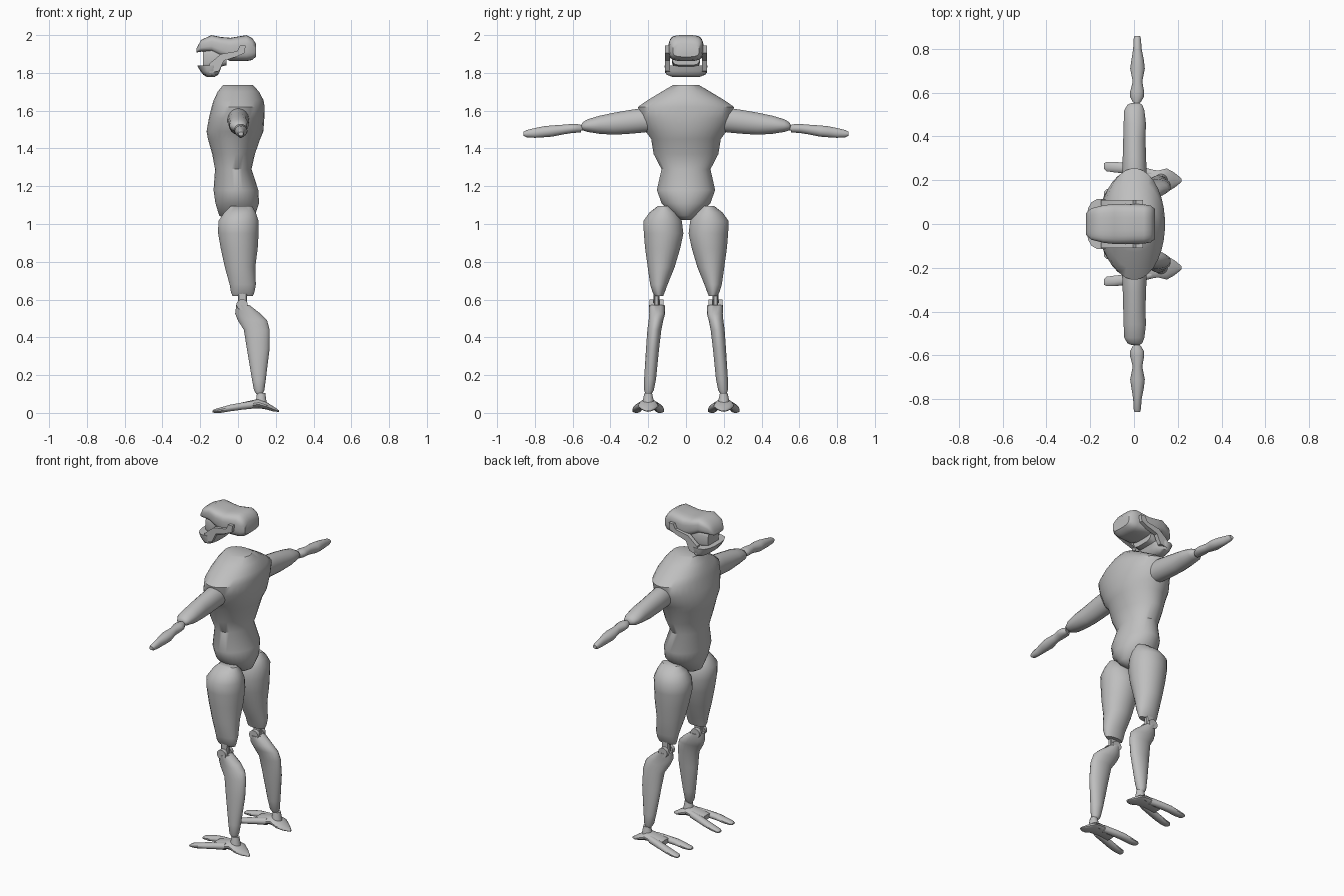
import bpy, bmesh, math
from mathutils import Vector

grey = bpy.data.materials.new("plain grey")
grey.diffuse_color = (0.52, 0.52, 0.52, 1)


def finish(name, bm, mirror=False, angle=40):
    bmesh.ops.recalc_face_normals(bm, faces=bm.faces)
    me = bpy.data.meshes.new(name)
    bm.to_mesh(me)
    bm.free()
    me.materials.append(grey)
    me.shade_smooth()
    me.set_sharp_from_angle(angle=math.radians(angle))
    ob = bpy.data.objects.new(name, me)
    bpy.context.collection.objects.link(ob)
    if mirror:
        m = ob.modifiers.new("mirror", 'MIRROR')
        m.use_axis = (False, True, False)
        m.use_mirror_merge = False
    return ob


def loft(name, axis, rings, mirror=False, n=20, power=2.0):
    """Closed skin through rings (t, a0, a1, b0, b1), stacked along one axis."""
    bm = bmesh.new()
    loops = []
    for t, a0, a1, b0, b1 in rings:
        loop = []
        for i in range(n):
            ang = 2 * math.pi * (i + 0.5) / n
            c, s = math.cos(ang), math.sin(ang)
            a = (a0 + a1) / 2 + (a1 - a0) / 2 * math.copysign(abs(c) ** (2 / power), c)
            b = (b0 + b1) / 2 + (b1 - b0) / 2 * math.copysign(abs(s) ** (2 / power), s)
            co = {'x': (t, a, b), 'y': (a, t, b), 'z': (a, b, t)}[axis]
            loop.append(bm.verts.new(co))
        loops.append(loop)
    for p, q in zip(loops, loops[1:]):
        for i in range(n):
            j = (i + 1) % n
            bm.faces.new((p[i], p[j], q[j], q[i]))
    bm.faces.new(loops[0])
    bm.faces.new(loops[-1])
    return finish(name, bm, mirror)


def prism(name, outline, to3d, d0, d1, mirror=False):
    """Flat outline pushed out between two depths."""
    bm = bmesh.new()
    p = [bm.verts.new(to3d(u, v, d0)) for u, v in outline]
    q = [bm.verts.new(to3d(u, v, d1)) for u, v in outline]
    for i in range(len(p)):
        j = (i + 1) % len(p)
        bm.faces.new((p[i], p[j], q[j], q[i]))
    bm.faces.new(p)
    bm.faces.new(q)
    return finish(name, bm, mirror, 30)


def side(u, v, d):
    return (u, d, v)


# torso
loft("torso", 'z', [
    (1.022, -0.06, 0.05, -0.03, 0.03), (1.045, -0.10, 0.09, -0.065, 0.065),
    (1.11, -0.12, 0.112, -0.13, 0.13), (1.18, -0.13, 0.108, -0.155, 0.155),
    (1.29, -0.122, 0.072, -0.13, 0.13), (1.37, -0.137, 0.09, -0.172, 0.172),
    (1.45, -0.16, 0.118, -0.185, 0.185), (1.49, -0.167, 0.135, -0.215, 0.215),
    (1.56, -0.155, 0.14, -0.245, 0.245), (1.62, -0.14, 0.142, -0.255, 0.255),
    (1.655, -0.13, 0.136, -0.205, 0.205), (1.70, -0.108, 0.112, -0.13, 0.13),
    (1.735, -0.08, 0.08, -0.07, 0.07)], n=32)

# arms
loft("upper_arm", 'y', [
    (0.17, -0.05, 0.06, 1.49, 1.61), (0.23, -0.055, 0.058, 1.483, 1.615),
    (0.31, -0.052, 0.056, 1.476, 1.602), (0.38, -0.05, 0.053, 1.472, 1.59),
    (0.46, -0.048, 0.055, 1.477, 1.573), (0.52, -0.045, 0.048, 1.487, 1.555),
    (0.545, -0.03, 0.038, 1.495, 1.54), (0.553, -0.012, 0.025, 1.505, 1.528)], True)
loft("elbow_hinge", 'y', [
    (0.54, 0.0, 0.025, 1.495, 1.525), (0.60, 0.0, 0.025, 1.492, 1.52)], True, 10)
loft("forearm", 'y', [
    (0.555, -0.005, 0.03, 1.485, 1.525), (0.58, -0.018, 0.045, 1.483, 1.53),
    (0.605, -0.018, 0.047, 1.481, 1.53), (0.65, -0.006, 0.038, 1.474, 1.526),
    (0.71, -0.018, 0.05, 1.462, 1.522), (0.75, -0.012, 0.045, 1.459, 1.518),
    (0.80, -0.004, 0.035, 1.456, 1.508), (0.845, -0.002, 0.032, 1.459, 1.497),
    (0.86, 0.002, 0.028, 1.467, 1.488)], True)

# legs
loft("thigh", 'z', [
    (0.62, -0.03, 0.08, 0.12, 0.165), (0.64, -0.038, 0.088, 0.112, 0.178),
    (0.68, -0.045, 0.095, 0.097, 0.19), (0.77, -0.07, 0.092, 0.06, 0.203),
    (0.87, -0.092, 0.105, 0.03, 0.217), (0.95, -0.106, 0.11, 0.013, 0.224),
    (1.015, -0.105, 0.11, 0.021, 0.227), (1.06, -0.075, 0.095, 0.045, 0.195),
    (1.095, -0.04, 0.075, 0.088, 0.15)], True, 24)
loft("knee_tongue", 'z', [
    (0.55, 0.0, 0.045, 0.142, 0.17), (0.64, 0.0, 0.05, 0.14, 0.172)], True, 10, 4)
for label, y in (("inner", 0.118), ("outer", 0.172)):
    loft("knee_lug_" + label, 'y', [
        (y, -0.008, 0.052, 0.545, 0.602), (y + 0.022, -0.008, 0.052, 0.545, 0.602)], True, 16)
loft("shin", 'z', [
    (0.095, 0.10, 0.128, 0.185, 0.212), (0.12, 0.084, 0.14, 0.17, 0.222),
    (0.18, 0.073, 0.148, 0.158, 0.222), (0.34, 0.046, 0.168, 0.142, 0.212),
    (0.44, 0.03, 0.168, 0.13, 0.205), (0.49, -0.002, 0.155, 0.12, 0.198),
    (0.525, -0.016, 0.12, 0.11, 0.195), (0.57, -0.01, 0.062, 0.112, 0.197)], True)

# feet: ankle, heel body and two long toes
loft("ankle", 'z', [
    (0.03, 0.08, 0.16, 0.165, 0.235), (0.07, 0.095, 0.15, 0.172, 0.228),
    (0.105, 0.10, 0.145, 0.18, 0.22)], True, 14)
loft("heel", 'x', [
    (0.217, 0.192, 0.208, 0.005, 0.014), (0.185, 0.165, 0.235, 0.008, 0.036),
    (0.15, 0.145, 0.255, 0.018, 0.058), (0.11, 0.155, 0.245, 0.024, 0.075),
    (0.05, 0.145, 0.255, 0.022, 0.062), (0.0, 0.15, 0.25, 0.02, 0.05)], True, 16)
for label, s in (("outer", 1), ("inner", -1)):
    toe = [(0.08, 0.01, 0.05, 0.022, 0.065), (0.02, 0.02, 0.066, 0.016, 0.055),
           (-0.04, 0.03, 0.08, 0.008, 0.044), (-0.09, 0.035, 0.085, 0.0, 0.03),
           (-0.125, 0.04, 0.085, 0.0, 0.02), (-0.136, 0.05, 0.078, 0.003, 0.012)]
    loft("toe_" + label, 'x', [(x, 0.2 + s * a, 0.2 + s * b, c, d)
                               for x, a, b, c, d in toe], True, 12)

# head: upper shell with overhanging brim
loft("head_shell", 'x', [
    (0.095, -0.07, 0.07, 1.885, 1.955), (0.075, -0.085, 0.085, 1.868, 1.985),
    (0.045, -0.09, 0.09, 1.862, 2.0), (-0.04, -0.093, 0.093, 1.862, 1.986),
    (-0.09, -0.092, 0.092, 1.885, 1.99), (-0.14, -0.086, 0.086, 1.91, 2.0),
    (-0.195, -0.072, 0.072, 1.912, 1.975), (-0.22, -0.05, 0.05, 1.908, 1.93)],
    n=24, power=3.5)
# recessed face behind the visor gap
loft("face", 'x', [
    (-0.185, -0.05, 0.05, 1.82, 1.92), (-0.14, -0.075, 0.075, 1.82, 1.94),
    (-0.06, -0.075, 0.075, 1.84, 1.95)], n=16, power=4)
# jaw guard with pointed front
loft("jaw", 'z', [
    (1.778, -0.165, -0.125, -0.07, 0.07), (1.79, -0.185, -0.105, -0.105, 0.105),
    (1.81, -0.20, -0.095, -0.113, 0.113), (1.84, -0.218, -0.085, -0.115, 0.115)],
    n=16, power=2.6)
# cheek arms joining the jaw to the side of the shell
prism("cheek_arm", [(-0.15, 1.80), (-0.10, 1.81), (-0.075, 1.865), (-0.01, 1.885),
                    (0.035, 1.905), (0.04, 1.945), (0.01, 1.945), (-0.005, 1.915),
                    (-0.09, 1.90), (-0.15, 1.85)], side, 0.085, 0.11, True)
